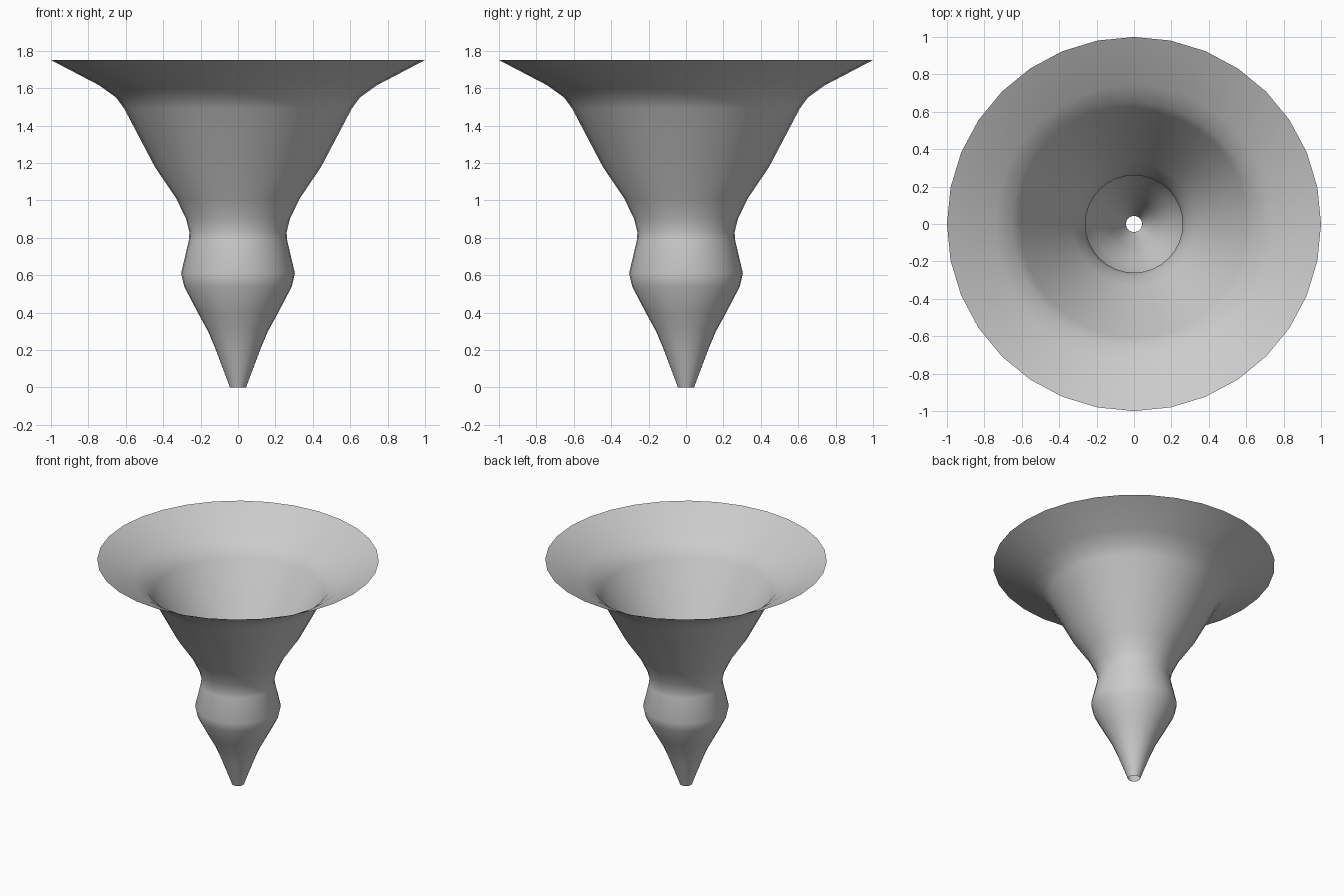
import bpy, bmesh, math

if "Cube" in bpy.data.objects:
    bpy.data.objects.remove(bpy.data.objects["Cube"])

# Half profile of the thin flared shell: (radius, height)
PROFILE = [(0.043, 0.0), (0.12, 0.205), (0.16, 0.30), (0.215, 0.40),
           (0.288, 0.54), (0.304, 0.61), (0.262, 0.79), (0.26, 0.83),
           (0.277, 0.90), (0.33, 1.01), (0.445, 1.18), (0.608, 1.49),
           (0.652, 1.55), (0.742, 1.615), (1.0, 1.75)]
SIDES = 32

# Rings of the shell, open at the rim and at the tip
bm = bmesh.new()
rings = []
for r, z in PROFILE:
    rings.append([bm.verts.new((r * math.cos(2 * math.pi * i / SIDES),
                                r * math.sin(2 * math.pi * i / SIDES), z))
                  for i in range(SIDES)])
for low, high in zip(rings, rings[1:]):
    for i in range(SIDES):
        j = (i + 1) % SIDES
        face = bm.faces.new((low[i], low[j], high[j], high[i]))
        face.smooth = True

mesh = bpy.data.meshes.new("funnel_shell")
bm.to_mesh(mesh)
bm.free()
bpy.context.collection.objects.link(bpy.data.objects.new("funnel_shell", mesh))
